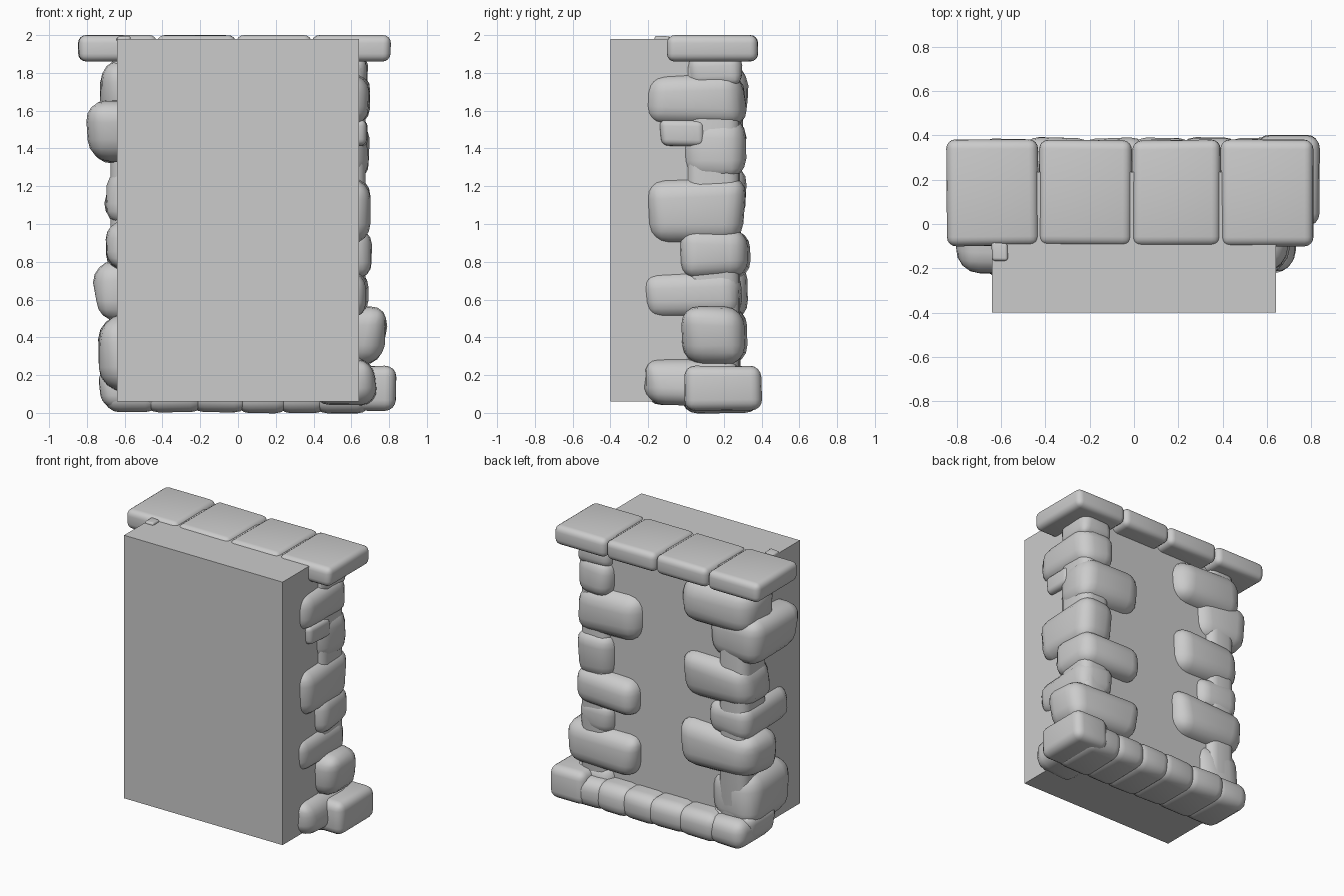
import bpy
import bmesh
import random
from mathutils import Vector

random.seed(23)
if "Cube" in bpy.data.objects:
    bpy.data.objects.remove(bpy.data.objects["Cube"], do_unlink=True)

# Single plain stone colour
stone_grey = bpy.data.materials.new("stone_grey")
stone_grey.use_nodes = True
colour = (0.6, 0.6, 0.6, 1)
stone_grey.diffuse_color = colour
stone_grey.node_tree.nodes["Principled BSDF"].inputs["Base Color"].default_value = colour


def block(name, xs, ys, zs, rounding=0.0, wobble=0.0):
    """Box between the given limits, corners shifted a little, edges rounded."""
    low = Vector((min(xs), min(ys), min(zs)))
    high = Vector((max(xs), max(ys), max(zs)))
    size = high - low
    bm = bmesh.new()
    bmesh.ops.create_cube(bm, size=1)
    for v in bm.verts:
        for axis in range(3):
            reach = 0.5 - random.uniform(-0.6, 1) * wobble
            sign = 1 if v.co[axis] > 0 else -1
            v.co[axis] = (low[axis] + high[axis]) / 2 + sign * reach * size[axis]
    if rounding:
        bmesh.ops.bevel(bm, geom=bm.edges[:], offset=rounding * min(size),
                        segments=4, profile=0.5, affect="EDGES", clamp_overlap=True)
    mesh = bpy.data.meshes.new(name)
    bm.to_mesh(mesh)
    bm.free()
    mesh.materials.append(stone_grey)
    obj = bpy.data.objects.new(name, mesh)
    bpy.context.collection.objects.link(obj)
    if rounding:
        for o in bpy.context.selected_objects:
            o.select_set(False)
        obj.select_set(True)
        bpy.context.view_layer.objects.active = obj
        bpy.ops.object.shade_smooth_by_angle(angle=0.7)


# Plain wall panel behind the stonework
block("wall_panel", (-0.64, 0.64), (-0.4, 0.235), (0.06, 1.98))

# Reach of each stone kind: inner x, front y, back y
REACH = {
    "back": (0.18, -0.04, 0.33),
    "side": (0.4, -0.23, 0.31),
    "short": (0.42, -0.01, 0.3),
}

# Courses from the bottom up: kind, bottom, top, outer x
LEFT = [
    ("side", 0.04, 0.3, 0.74), ("back", 0.26, 0.56, 0.79),
    ("side", 0.49, 0.75, 0.69), ("back", 0.71, 0.98, 0.71),
    ("side", 0.9, 1.25, 0.7), ("back", 1.23, 1.58, 0.71),
    ("side", 1.52, 1.8, 0.7), ("short", 1.72, 1.9, 0.69),
]
RIGHT = [
    ("short", 0.02, 0.23, 0.74),
    ("side", 0.1, 0.53, 0.74), ("back", 0.49, 0.82, 0.75),
    ("side", 0.75, 1.02, 0.72), ("back", 0.99, 1.32, 0.71),
    ("side", 1.32, 1.65, 0.8), ("back", 1.52, 1.88, 0.74),
]

# Corner stones, alternating along the back and the side
for label, side, courses, extra in (("left", 1, LEFT, 0), ("right", -1, RIGHT, 0.05)):
    block(label + "_corner_core", (side * 0.44, side * 0.675), (0, 0.285),
          (0.1, 1.9), 0.3)
    for i, (kind, z0, z1, outer) in enumerate(courses):
        inner, front, back = REACH[kind]
        block(f"{label}_corner_stone_{i}", (side * (inner - extra), side * outer),
              (front, back), (z0, z1), 0.34, 0.08)

# Little wedge stone between two courses on the left side
block("left_wedge_stone", (0.5, 0.68), (-0.14, 0.1), (1.41, 1.55), 0.25, 0.08)

# Row of rounded foot stones with a bigger one at the left end
edges = [-0.67, -0.46, -0.22, 0.02, 0.24, 0.44, 0.66]
for i, (a, b) in enumerate(zip(edges, edges[1:])):
    block(f"foot_stone_{i}", (a - 0.045, b + 0.045), (-0.02, 0.39),
          (0, 0.21), 0.38, 0.03)
block("foot_end_stone", (0.55, 0.84), (-0.01, 0.4), (0.01, 0.25), 0.24, 0.02)

# Four flat capping slabs
edges = [-0.845, -0.43, -0.01, 0.39, 0.81]
for i, (a, b) in enumerate(zip(edges, edges[1:])):
    block(f"cap_slab_{i}", (a, b), (-0.1, 0.38), (1.86, 2), 0.3, 0.01)

# Small loose chip beside the cap
block("cap_chip", (-0.64, -0.57), (-0.17, -0.08), (1.93, 1.995), 0.2, 0.1)
